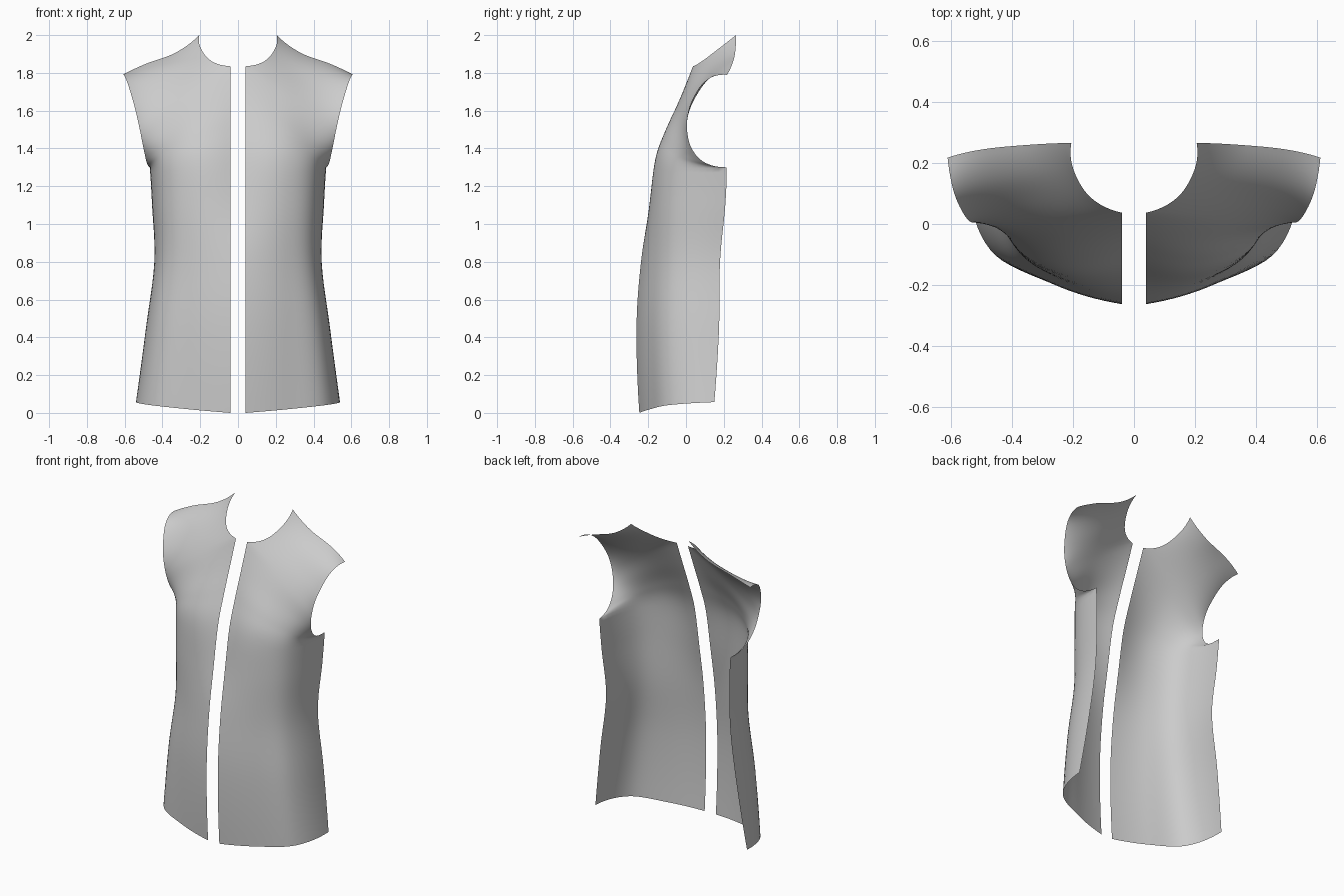
import bpy
from mathutils import Vector

if "Cube" in bpy.data.objects:
    bpy.data.objects.remove(bpy.data.objects["Cube"])

# Guide lines of one front panel, each running from hem to shoulder (x, y, z)
front_edge = [(.04, -.247, 0), (.04, -.262, .45), (.04, -.238, .8), (.04, -.19, 1.1),
              (.04, -.145, 1.35), (.04, -.087, 1.52), (.04, -.028, 1.67), (.04, .037, 1.835),
              (.14, .085, 1.862), (.197, .175, 1.93), (.205, .265, 2.0)]
bust_line = [(.27, -.187, .02), (.26, -.198, .45), (.25, -.182, .8), (.25, -.17, 1.1),
             (.25, -.152, 1.33), (.25, -.11, 1.46), (.25, -.05, 1.58), (.26, .015, 1.70),
             (.29, .085, 1.782), (.315, .17, 1.858), (.33, .26, 1.907)]
side_line = [(.47, -.085, .042), (.435, -.083, .45), (.397, -.065, .8), (.402, -.055, 1.1),
             (.41, -.045, 1.3), (.41, -.043, 1.38), (.42, -.025, 1.47), (.43, .003, 1.58),
             (.445, .058, 1.69), (.475, .14, 1.79), (.49, .245, 1.847)]
outer_edge = [(.54, .15, .057), (.487, .175, .45), (.443, .18, .8), (.455, .208, 1.1),
              (.467, .215, 1.3), (.483, .10, 1.325), (.50, .03, 1.4), (.522, .005, 1.51),
              (.55, .022, 1.63), (.588, .1, 1.755), (.61, .217, 1.79)]


def spline(points, steps):
    """Smooth curve through all points."""
    p = [Vector(q) for q in points]
    p = [3 * p[0] - 3 * p[1] + p[2]] + p + [3 * p[-1] - 3 * p[-2] + p[-3]]
    out = []
    for i in range(1, len(p) - 2):
        a, b, c, d = p[i - 1:i + 3]
        for k in range(steps):
            t = k / steps
            out.append(.5 * (2 * b + (c - a) * t + (2 * a - 5 * b + 4 * c - d) * t * t
                             + (3 * b - a - 3 * c + d) * t ** 3))
    return out + [p[-2]]


def edge_line(points, corner=None, steps=6):
    """Spline with an optional sharp corner at one point."""
    if corner is None:
        return spline(points, steps)
    return spline(points[:corner + 1], steps)[:-1] + spline(points[corner:], steps)


def panel(name, side):
    lines = [edge_line(front_edge, 7), edge_line(bust_line),
             edge_line(side_line), edge_line(outer_edge, 4)]
    rows = [spline(r, 8) for r in zip(*lines)]
    n = len(rows[0])
    verts = [(v.x * side, v.y, v.z) for r in rows for v in r]
    faces = []
    for j in range(len(rows) - 1):
        for i in range(n - 1):
            f = (j * n + i, j * n + i + 1, (j + 1) * n + i + 1, (j + 1) * n + i)
            faces.append(f if side > 0 else f[::-1])
    mesh = bpy.data.meshes.new(name)
    mesh.from_pydata(verts, [], faces)
    mesh.polygons.foreach_set("use_smooth", [True] * len(faces))
    mesh.update()
    obj = bpy.data.objects.new(name, mesh)
    bpy.context.collection.objects.link(obj)


# Two mirrored front panels of the open vest
panel("vest_front_panel_right", 1)
panel("vest_front_panel_left", -1)
